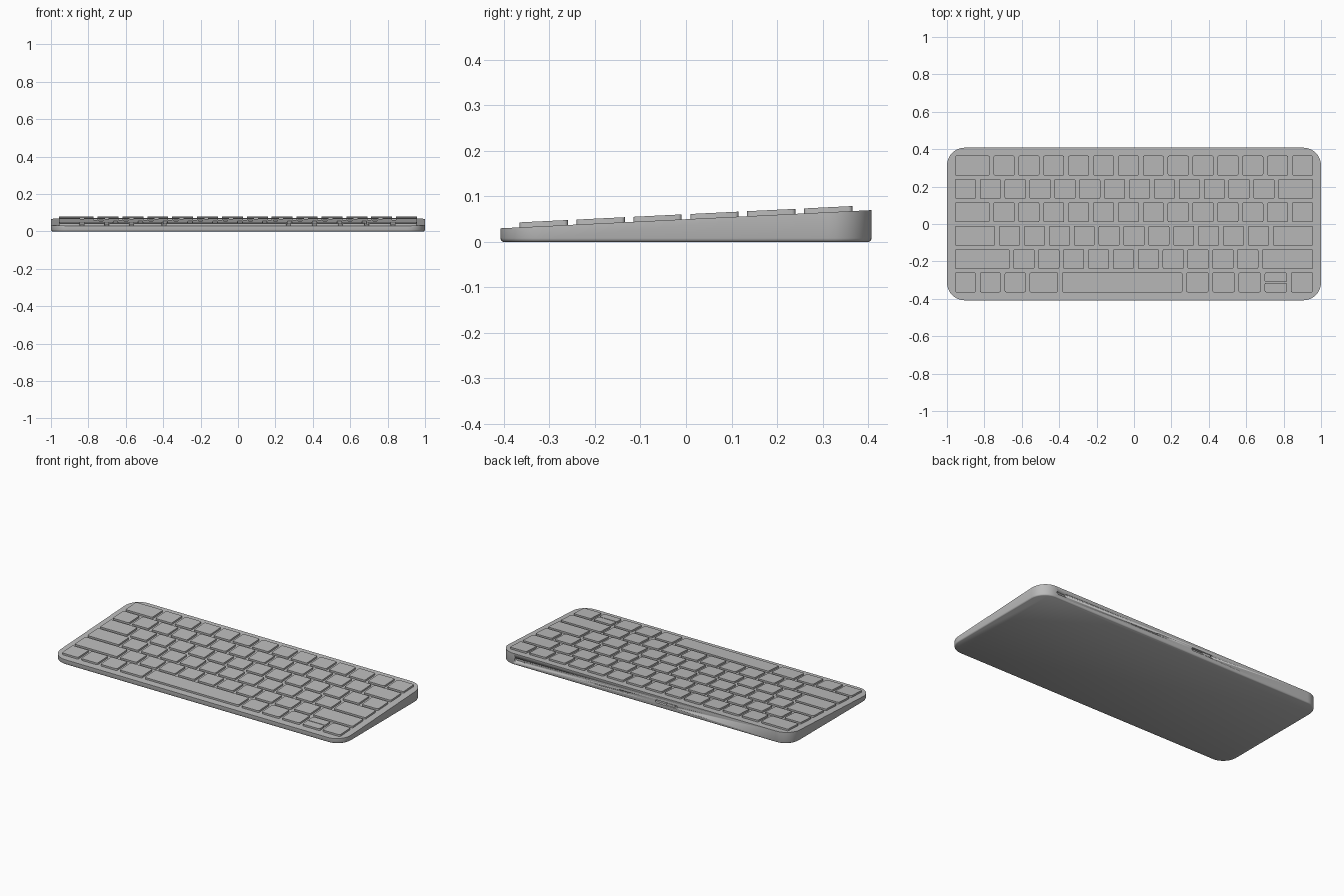
import bpy, bmesh, math

cube = bpy.data.objects.get("Cube")
if cube:
    bpy.data.objects.remove(cube)

HALF_W, HALF_D = 1.0, 0.408     # case half width and depth
PITCH_X, PITCH_Y = 0.133, 0.125  # key spacing
GAP = 0.021
KEY_RISE = 0.011

grey = bpy.data.materials.new("light grey")
grey.use_nodes = True
grey.diffuse_color = (0.5, 0.5, 0.5, 1)
grey.node_tree.nodes["Principled BSDF"].inputs["Base Color"].default_value = (0.5, 0.5, 0.5, 1)


def deck(y):
    """Height of the sloping top of the case."""
    return 0.05 + 0.049 * y


def rounded_rect(cx, cy, hw, hd, r, steps):
    pts = []
    for i, (sx, sy) in enumerate([(1, 1), (-1, 1), (-1, -1), (1, -1)]):
        for s in range(steps + 1):
            a = math.pi / 2 * (i + s / steps)
            pts.append((cx + sx * (hw - r) + r * math.cos(a),
                        cy + sy * (hd - r) + r * math.sin(a)))
    return pts


def loft(name, rings, angle=40):
    """Closed solid through rings of points, with flat caps."""
    bm = bmesh.new()
    loops = [[bm.verts.new(p) for p in ring] for ring in rings]
    n = len(loops[0])
    for low, high in zip(loops, loops[1:]):
        for i in range(n):
            j = (i + 1) % n
            bm.faces.new((low[i], low[j], high[j], high[i]))
    bm.faces.new(loops[0][::-1])
    bm.faces.new(loops[-1])
    mesh = bpy.data.meshes.new(name)
    bm.to_mesh(mesh)
    bm.free()
    mesh.materials.append(grey)
    obj = bpy.data.objects.new(name, mesh)
    bpy.context.collection.objects.link(obj)
    bpy.ops.object.select_all(action='DESELECT')
    obj.select_set(True)
    bpy.context.view_layer.objects.active = obj
    bpy.ops.object.shade_smooth_by_angle(angle=math.radians(angle))
    return obj


def add_key(name, x0, x1, y0, y1):
    outline = rounded_rect((x0 + x1) / 2, (y0 + y1) / 2,
                           (x1 - x0) / 2, (y1 - y0) / 2, 0.008, 3)
    rings = [[(x, y, deck(y) + h) for x, y in outline] for h in (-0.004, KEY_RISE)]
    loft(name, rings)


# Wedge-shaped case with a softened lower edge
def case_outline(inset):
    return rounded_rect(0, 0, HALF_W - inset, HALF_D - inset, 0.095 - inset, 10)


case = loft("case", [
    [(x, y, 0) for x, y in case_outline(0.006)],
    [(x, y, 0.003) for x, y in case_outline(0.002)],
    [(x, y, 0.008) for x, y in case_outline(0)],
    [(x, y, deck(y)) for x, y in case_outline(0)],
], 60)


# Charging port, indicator hole and switch slot cut into the back wall
def cut_back(name, x, width, height):
    outline = rounded_rect(x, 0.035, width / 2, height / 2, height * 0.45, 4)
    cutter = loft(name, [[(px, y, pz) for px, pz in outline]
                         for y in (HALF_D + 0.02, HALF_D - 0.015)])
    mod = case.modifiers.new(name, 'BOOLEAN')
    mod.operation = 'DIFFERENCE'
    mod.solver = 'EXACT'
    mod.object = cutter
    bpy.context.view_layer.objects.active = case
    bpy.ops.object.modifier_apply(modifier=name)
    bpy.data.objects.remove(cutter)


cut_back("port", 0.86, 0.07, 0.02)
cut_back("indicator", 0.17, 0.012, 0.012)
cut_back("switch_slot", -0.15, 0.15, 0.018)
add_slider = rounded_rect(-0.18, 0.035, 0.03, 0.007, 0.006, 4)
loft("switch_slider", [[(x, y, z) for x, z in add_slider]
                       for y in (HALF_D - 0.001, HALF_D - 0.016)])

# Key rows from back to front, widths in key units
rows = [
    ("function", [1.55] + [1] * 13),
    ("number", [1] * 13 + [1.55]),
    ("upper_letter", [1.55] + [1] * 13),
    ("home_letter", [1.775] + [1] * 11 + [1.775]),
    ("lower_letter", [2.35] + [1] * 10 + [2.2]),
    ("bottom", [1, 1, 1, 1.3, 5] + [1.05] * 3 + [1.05, 1.05]),
]
for r, (row, widths) in enumerate(rows):
    yc = (2.5 - r) * PITCH_Y
    y0, y1 = yc - 0.053, yc + 0.053
    scale = 14.55 * PITCH_X / sum(widths)
    x = -sum(widths) * scale / 2
    for k, w in enumerate(widths):
        x0, x1 = x + GAP / 2, x + w * scale - GAP / 2
        name = f"{row}_key_{k + 1}"
        if row == "bottom" and k == 8:
            # Half-height arrow pair
            add_key("arrow_down_key", x0, x1, y0, yc - 0.002)
            add_key("arrow_up_key", x0, x1, yc + 0.002, y1)
        else:
            add_key(name, x0, x1, y0, y1)
        x += w * scale
